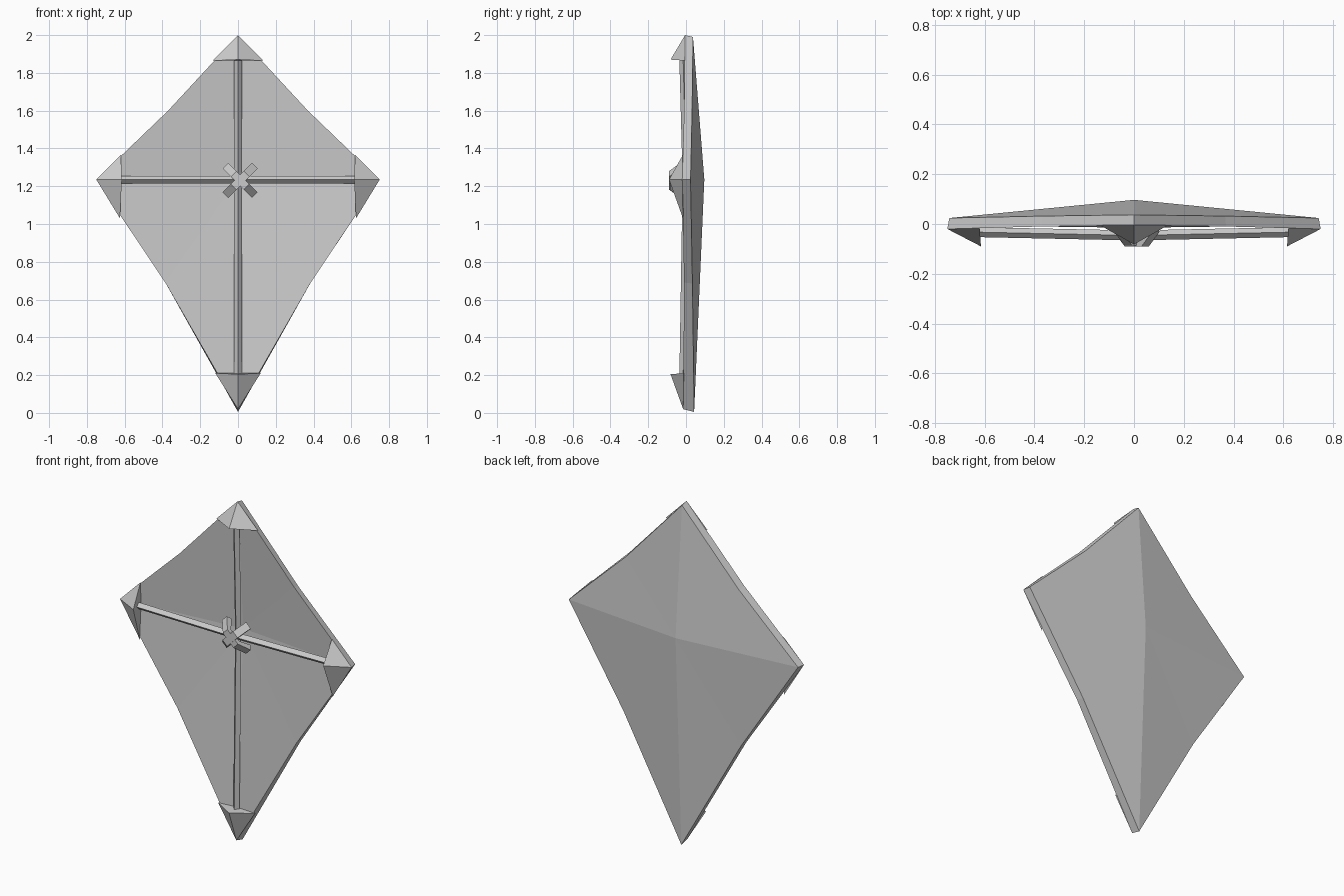
import bpy, math
from mathutils import Vector

cube = bpy.data.objects.get("Cube")
if cube:
    bpy.data.objects.remove(cube)

grey = bpy.data.materials.new("plain grey")
grey.use_nodes = True
COLOUR = (0.6, 0.6, 0.6, 1)
grey.diffuse_color = COLOUR
grey.node_tree.nodes["Principled BSDF"].inputs["Base Color"].default_value = COLOUR


def build(name, verts, faces):
    mesh = bpy.data.meshes.new(name)
    mesh.from_pydata([tuple(v) for v in verts], [], faces)
    mesh.materials.append(grey)
    obj = bpy.data.objects.new(name, mesh)
    bpy.context.collection.objects.link(obj)
    # consistent outward normals
    bpy.context.view_layer.objects.active = obj
    obj.select_set(True)
    bpy.ops.object.mode_set(mode='EDIT')
    bpy.ops.mesh.select_all(action='SELECT')
    bpy.ops.mesh.normals_make_consistent(inside=False)
    bpy.ops.object.mode_set(mode='OBJECT')
    obj.select_set(False)
    return obj


def sweep(name, rings):
    """Join four-sided rings into a closed bar."""
    verts = [v for ring in rings for v in ring]
    n = len(rings)
    faces = [(4*i + j, 4*i + (j+1) % 4, 4*i + 4 + (j+1) % 4, 4*i + 4 + j)
             for i in range(n - 1) for j in range(4)]
    faces += [(3, 2, 1, 0), tuple(range(4*n - 4, 4*n))]
    return build(name, verts, faces)


MID = 1.235

# Sail: hollow front, domed back, thin rim
right_front = [(0, -0.005, 2), (0.37, -0.01, 1.6), (0.75, -0.02, MID),
               (0.385, -0.01, 0.69), (0, -0.015, 0.02)]
right_back = [(0, 0.037, 1.99), (0.366, 0.032, 1.59), (0.742, 0.024, MID),
              (0.382, 0.034, 0.685), (0, 0.043, 0.005)]


def full(points):
    return points + [(-x, y, z) for x, y, z in points[3:0:-1]]


front, back = full(right_front), full(right_back)
verts = front + back + [(0, 0.05, MID), (0, 0.097, MID)]
faces = []
for i in range(8):
    j = (i + 1) % 8
    faces += [(i, j, 16), (8 + j, 8 + i, 17), (i, 8 + i, 8 + j, j)]
build("sail", verts, faces)


# Diamond-section spars, slightly bowed
R = 0.02
sweep("upright_spar", [[(-R, y, z), (0, y - R, z), (R, y, z), (0, y + R, z)]
                       for z, y in ((0.14, -0.016), (MID, 0.002), (1.9, -0.016))])
sweep("cross_spar", [[(x, y, MID - R), (x, y - R, MID), (x, y, MID + R), (x, y + R, MID)]
                     for x, y in ((-0.66, -0.032), (0, -0.046), (0.66, -0.032))])


# Corner caps: ridged wedges that meet the rim, set into the sail at the rear
def cap(name, tip, side_a, ridge, side_b):
    rear = Vector(((side_a[0] + side_b[0]) / 2, 0.01, (side_a[2] + side_b[2]) / 2))
    build(name, [tip, side_a, ridge, side_b, rear],
          [(0, 1, 2), (0, 2, 3), (1, 4, 3, 2), (0, 4, 1), (0, 3, 4)])


cap("top_cap", right_front[0], (-0.135, -0.006, 1.865), (0, -0.082, 1.87), (0.135, -0.006, 1.865))
cap("bottom_cap", right_front[4], (-0.12, -0.013, 0.21), (0, -0.082, 0.205), (0.12, -0.013, 0.21))
for name, s in (("left_cap", 1), ("right_cap", -1)):
    cap(name, (s * 0.75, -0.02, MID), (s * 0.62, -0.017, 1.365),
        (s * 0.615, -0.09, MID), (s * 0.625, -0.016, 1.03))


# Crossed lashing straps, bent back at both ends
def strap(name, angle, lift):
    along = Vector((math.cos(angle), 0, math.sin(angle)))
    across = Vector((-math.sin(angle), 0, math.cos(angle))) * 0.021
    centre = Vector((0.011, 0, 1.231))
    rings = []
    for r, y in ((-0.11, -0.03), (-0.048, lift), (0.048, lift), (0.11, -0.03)):
        p = centre + along * r + Vector((0, y, 0))
        # ends lean inward so the arms keep an even thickness
        q = centre + along * (r * 0.78) + Vector((0, y + 0.022, 0))
        rings.append([p - across, p + across, q + across, q - across])
    sweep(name, rings)


strap("front_strap", math.radians(45), -0.09)
strap("rear_strap", math.radians(135), -0.086)
